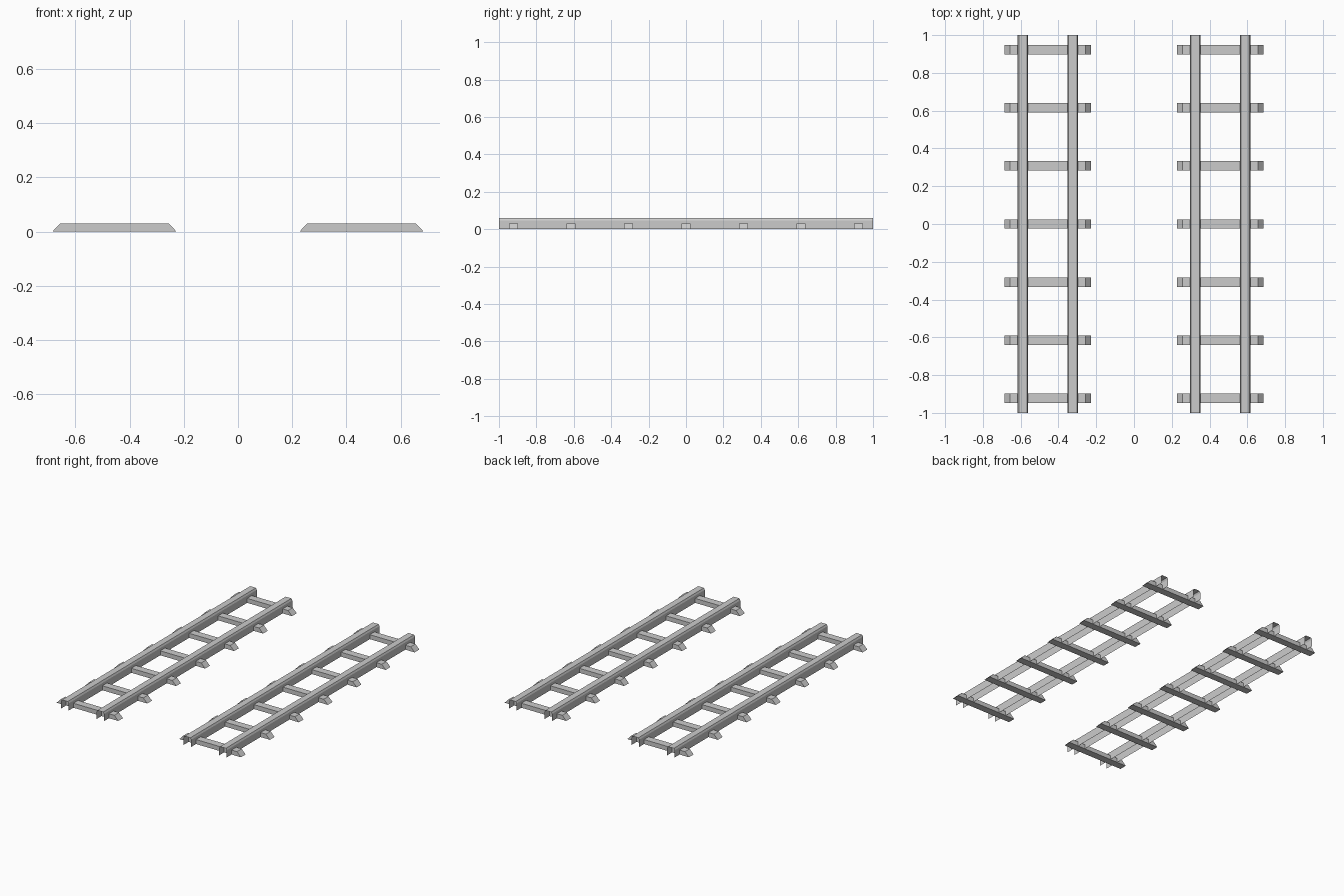
import bpy

if "Cube" in bpy.data.objects:
    bpy.data.objects.remove(bpy.data.objects["Cube"])

TRACK_X = 0.456      # centre of each track
RAIL_OFFSET = 0.132  # rail centre from track centre


def extrude_profile(name, pts, axis, lo, hi, closed, centre):
    """Sweep an outline along x or y; open outlines become thin sheets."""
    def place(p, t):
        a, z = p
        return (a + centre[0], t + centre[1], z)
    n = len(pts)
    verts = [place(p, lo) for p in pts] + [place(p, hi) for p in pts]
    count = n if closed else n - 1
    faces = [(i, (i + 1) % n, n + (i + 1) % n, n + i) for i in range(count)]
    if closed:
        faces += [tuple(reversed(range(n))), tuple(range(n, 2 * n))]
    # outlines run clockwise seen from the front, so flip to face outwards
    faces = [tuple(reversed(f)) for f in faces]
    mesh = bpy.data.meshes.new(name)
    mesh.from_pydata(verts, [], faces)
    mesh.update()
    obj = bpy.data.objects.new(name, mesh)
    bpy.context.collection.objects.link(obj)
    return obj


# open, hollow rail channel with a chamfered head
rail = [(-0.0275, 0.0), (-0.0275, 0.048), (-0.0215, 0.06),
        (0.0215, 0.06), (0.0275, 0.048), (0.0275, 0.0)]
# sleeper with sloping ends
sleeper = [(-0.229, 0.0), (-0.2, 0.03), (0.2, 0.03), (0.229, 0.0)]

for side, label in ((-1, "left"), (1, "right")):
    # two rails per track
    for k, part in ((-1, "a"), (1, "b")):
        extrude_profile(f"{label}_rail_{part}", rail, "y", -1, 1, False,
                        (side * TRACK_X + k * RAIL_OFFSET, 0))
    # seven sleepers per track
    for i in range(-3, 4):
        extrude_profile(f"{label}_sleeper_{i + 4}", sleeper, "y", -0.025, 0.025,
                        True, (side * TRACK_X, i * 0.3075))
